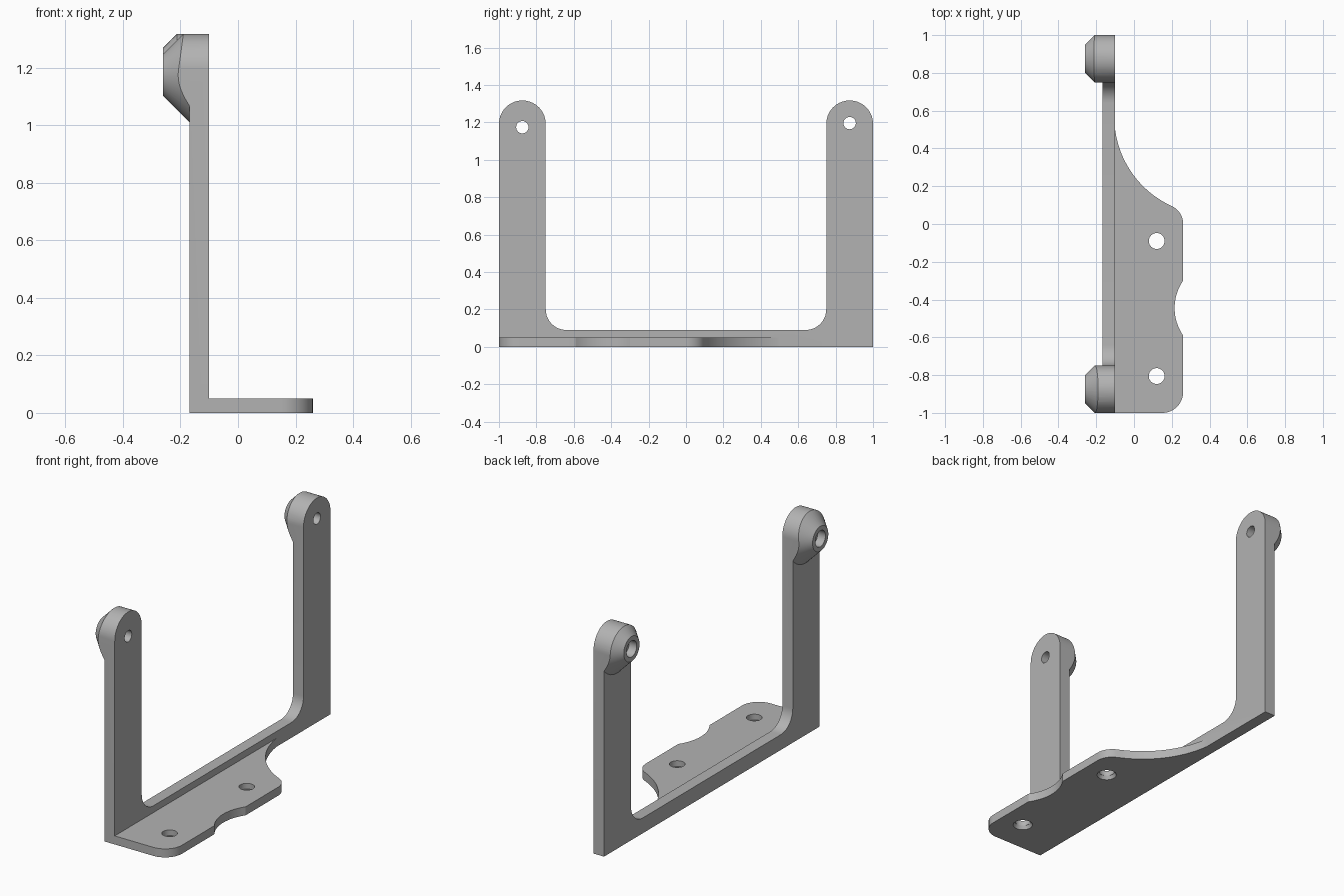
import bpy, bmesh, math
from mathutils import Vector, Matrix

if "Cube" in bpy.data.objects:
    bpy.data.objects.remove(bpy.data.objects["Cube"])

grey = bpy.data.materials.new("plain_grey")
grey.diffuse_color = (0.45, 0.45, 0.45, 1)
grey.use_nodes = True
grey.node_tree.nodes["Principled BSDF"].inputs["Base Color"].default_value = grey.diffuse_color


def add(name, bm):
    bmesh.ops.recalc_face_normals(bm, faces=bm.faces)
    me = bpy.data.meshes.new(name)
    bm.to_mesh(me)
    bm.free()
    me.materials.append(grey)
    ob = bpy.data.objects.new(name, me)
    bpy.context.collection.objects.link(ob)
    return ob


def prism(name, pts, to3d, offset):
    """Extrude a 2D outline by an offset vector."""
    bm = bmesh.new()
    f = bm.faces.new([bm.verts.new(to3d(p)) for p in pts])
    r = bmesh.ops.extrude_face_region(bm, geom=[f])
    bmesh.ops.translate(bm, vec=offset, verts=[g for g in r["geom"] if isinstance(g, bmesh.types.BMVert)])
    return add(name, bm)


def cone(name, p0, p1, r0, r1, n=48):
    """Cone or cylinder between two points."""
    p0, p1 = Vector(p0), Vector(p1)
    d = p1 - p0
    m = Matrix.Translation((p0 + p1) / 2) @ d.to_track_quat('Z', 'Y').to_matrix().to_4x4()
    bm = bmesh.new()
    bmesh.ops.create_cone(bm, cap_ends=True, segments=n, radius1=r0, radius2=r1, depth=d.length, matrix=m)
    return add(name, bm)


def boolean(ob, other, op):
    mod = ob.modifiers.new("b", 'BOOLEAN')
    mod.operation, mod.solver, mod.object = op, 'EXACT', other
    bpy.context.view_layer.objects.active = ob
    bpy.ops.object.modifier_apply(modifier=mod.name)
    bpy.data.objects.remove(other)


def arc(cx, cy, r, a0, a1, n=14):
    return [(cx + r * math.cos(math.radians(a0 + (a1 - a0) * i / n)),
             cy + r * math.sin(math.radians(a0 + (a1 - a0) * i / n))) for i in range(n + 1)]


def arc3(a, b, c, n=16):
    """Arc through three points."""
    (ax, ay), (bx, by), (cx, cy) = a, b, c
    d = 2 * (ax * (by - cy) + bx * (cy - ay) + cx * (ay - by))
    A, B, C = ax * ax + ay * ay, bx * bx + by * by, cx * cx + cy * cy
    ux = (A * (by - cy) + B * (cy - ay) + C * (ay - by)) / d
    uy = (A * (cx - bx) + B * (ax - cx) + C * (bx - ax)) / d
    t0, t1 = (math.degrees(math.atan2(p[1] - uy, p[0] - ux)) for p in (a, c))
    sweep = (t1 - t0 + 180) % 360 - 180
    return arc(ux, uy, math.hypot(ax - ux, ay - uy), t0, t0 + sweep, n)


# U-shaped frame outline in y, z: half of it, then mirrored
half = arc(0.64, 0.20, 0.11, 270, 360, 10) + arc(0.875, 1.192, 0.125, 180, 0, 28) + [(1, 0)]
outline = half + [(-y, z) for y, z in reversed(half)]
frame = prism("bracket", outline, lambda p: (-0.4, p[0], p[1]), (0.5, 0, 0))

# Slab thickness plus a conical boss on each arm, trimmed to the outline
bosses = [(-0.875, 1.174), (0.875, 1.196)]
body = prism("body", [(-1.2, -0.2), (1.2, -0.2), (1.2, 1.6), (-1.2, 1.6)],
             lambda p: (-0.168, p[0], p[1]), (0.068, 0, 0))
for y, z in bosses:
    boolean(body, cone("boss", (-0.26, y, z), (-0.12, y, z), 0.073, 0.213, 64), 'UNION')
boolean(frame, body, 'INTERSECT')

# Mounting plate with rounded corners, side notch and swept end
plate_pts = [(-0.13, -1)] + arc(0.15, -0.89, 0.11, 270, 360)
plate_pts += arc3((0.26, -0.59), (0.215, -0.445), (0.26, -0.30))
plate_pts += arc3((0.26, 0.0), (0.243, 0.058), (0.2, 0.095), 10)
plate_pts += arc3((0.2, 0.095), (0.016, 0.235), (-0.1, 0.5), 24)[1:] + [(-0.13, 0.5)]
plate = prism("plate", plate_pts, lambda p: (p[0], p[1], 0), (0, 0, 0.05))
boolean(frame, plate, 'UNION')

# Arm holes with a recess in the boss face
for y, z in bosses:
    boolean(frame, cone("arm_hole", (-0.4, y, z), (0.1, y, z), 0.033, 0.033, 32), 'DIFFERENCE')
    boolean(frame, cone("recess", (-0.4, y, z), (-0.21, y, z), 0.047, 0.047, 32), 'DIFFERENCE')

# Plate holes, countersunk from below
for y in (-0.09, -0.805):
    boolean(frame, cone("plate_hole", (0.12, y, -0.1), (0.12, y, 0.2), 0.042, 0.042, 32), 'DIFFERENCE')
    boolean(frame, cone("countersink", (0.12, y, -0.01), (0.12, y, 0.02), 0.058, 0.043, 32), 'DIFFERENCE')

bpy.ops.object.select_all(action='DESELECT')
frame.select_set(True)
bpy.context.view_layer.objects.active = frame
bpy.ops.object.shade_smooth_by_angle(angle=math.radians(30))
